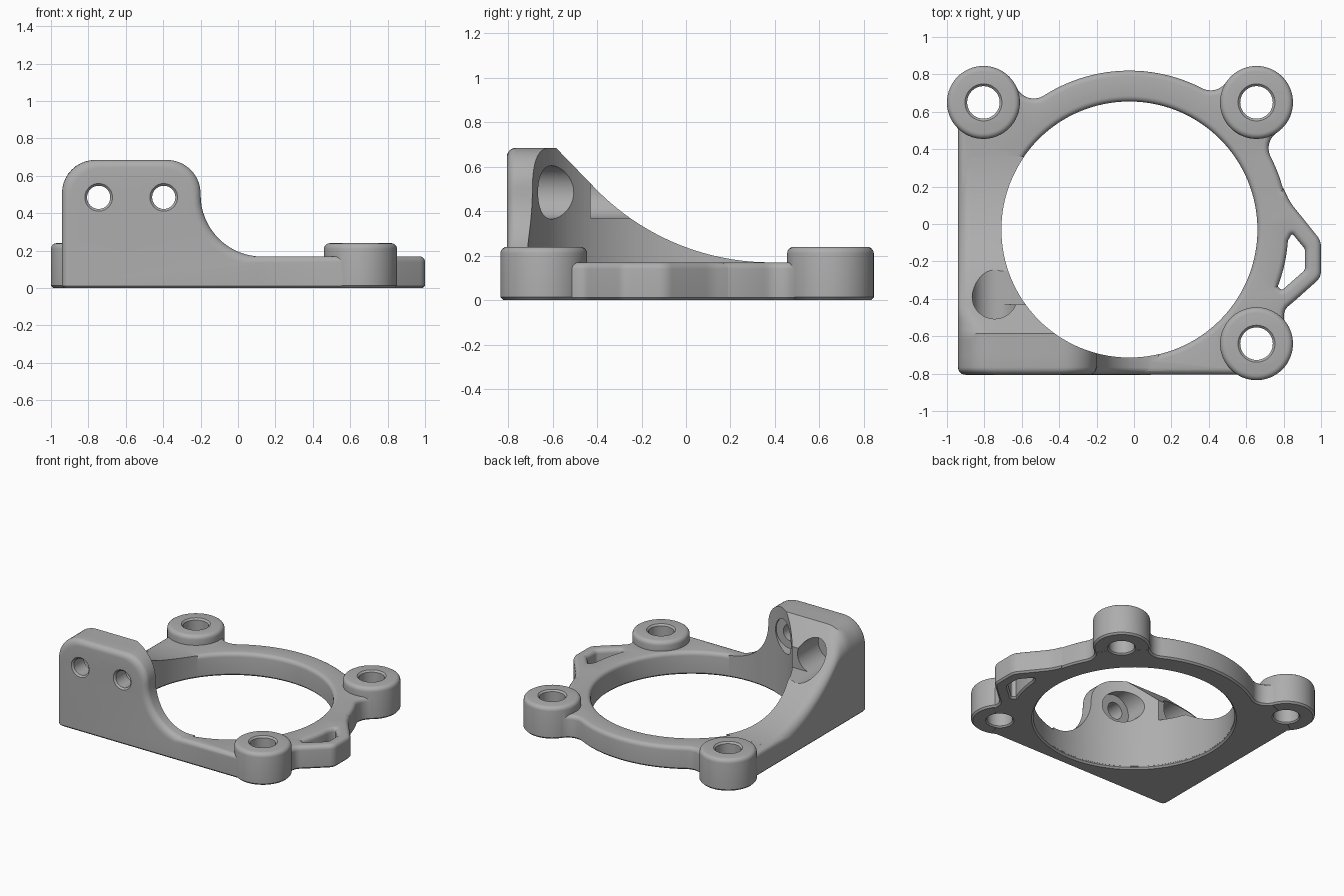
import bpy, bmesh
from math import sin, cos, pi, atan2, sqrt, radians
from mathutils import Vector

if "Cube" in bpy.data.objects:
    bpy.data.objects.remove(bpy.data.objects["Cube"])

grey = bpy.data.materials.new("Plain grey")
grey.use_nodes = True
grey.diffuse_color = (0.42, 0.42, 0.42, 1)
grey.node_tree.nodes["Principled BSDF"].inputs["Base Color"].default_value = grey.diffuse_color

CENTRE, INNER, OUTER = Vector((-0.025, -0.03)), 0.685, 0.85
LEFT, FRONT, DECK = -0.94, -0.805, 0.17
BOSSES = {"back_right": Vector((-0.805, 0.65)), "back_left": Vector((0.655, 0.65)),
          "front_left": Vector((0.655, -0.64))}
BOSS_R = 0.195


# 2D outline helpers
def arc(c, r, a, b, n):
    return [Vector((c[0] + r * cos(a + (b - a) * i / n), c[1] + r * sin(a + (b - a) * i / n)))
            for i in range(n + 1)]


def circle(c, r, n=64, turn=1):
    return arc(c, r, 0, turn * 2 * pi, n)[:-1]


def angle(v):
    return atan2(v.y, v.x)


def wrap(a):
    return (a + pi) % (2 * pi) - pi


def fillet(c1, r1, c2, r2, f=0.1):
    """Concave arc touching two circles, right of the line from c1 to c2."""
    d = c2 - c1
    u = d.normalized()
    a = ((r1 + f) ** 2 - (r2 + f) ** 2 + d.length_squared) / (2 * d.length)
    p = c1 + u * a + Vector((u.y, -u.x)) * sqrt((r1 + f) ** 2 - a * a)
    s = angle(c1 - p)
    return arc(p, f, s, s + wrap(angle(c2 - p) - s), 10)


def ring_arc(p, q, n=32):
    s = angle(p - CENTRE)
    return arc(CENTRE, OUTER, s, s + wrap(angle(q - CENTRE) - s), n)


def rounded(points, r, n=6):
    """Round the inner points of an open path."""
    pts = [Vector(p) for p in points]
    out = [pts[0]]
    for a, b, c in zip(pts, pts[1:], pts[2:]):
        s, e = b + (a - b).normalized() * r, b + (c - b).normalized() * r
        for i in range(n + 1):
            t = i / n
            out.append(s * (1 - t) ** 2 + b * 2 * t * (1 - t) + e * t * t)
    return out + [pts[-1]]


def clean(loop):
    out = []
    for p in loop:
        if not out or (p - out[-1]).length > 1e-3:
            out.append(p)
    if (out[0] - out[-1]).length < 1e-3:
        out.pop()
    return out


def inset(loop, d):
    """Move a loop to its left by d, with mitred corners."""
    out = []
    for i, p in enumerate(loop):
        e1 = (p - loop[i - 1]).normalized()
        e2 = (loop[(i + 1) % len(loop)] - p).normalized()
        n1, n2 = Vector((-e1.y, e1.x)), Vector((-e2.y, e2.x))
        out.append(p + (n1 + n2) * d / max(0.3, 1 + n1.dot(n2)))
    return out


# Solid helpers
def finish(bm, name):
    bmesh.ops.recalc_face_normals(bm, faces=bm.faces[:])
    me = bpy.data.meshes.new(name)
    bm.to_mesh(me)
    bm.free()
    me.materials.append(grey)
    ob = bpy.data.objects.new(name, me)
    bpy.context.collection.objects.link(ob)
    return ob


def slab(name, loops, levels, along_y=False):
    """Stack loops through (inset, height) levels and cap both ends."""
    bm = bmesh.new()
    ends = [[], []]
    for loop in map(clean, loops):
        rows = [[bm.verts.new((p.x, -z, p.y) if along_y else (p.x, p.y, z))
                 for p in inset(loop, d)] for d, z in levels]
        n = len(loop)
        for lo, hi in zip(rows, rows[1:]):
            for i in range(n):
                j = (i + 1) % n
                bm.faces.new((lo[i], lo[j], hi[j], hi[i]))
        for row, edges in zip((rows[0], rows[-1]), ends):
            edges += [bm.edges.get((row[i], row[(i + 1) % n])) for i in range(n)]
    for edges in ends:
        bmesh.ops.triangle_fill(bm, use_beauty=True, edges=edges)
    return finish(bm, name)


def combine(ob, tool, op):
    mod = ob.modifiers.new(op, 'BOOLEAN')
    mod.operation, mod.solver, mod.object = op, 'EXACT', tool
    bpy.context.view_layer.objects.active = ob
    bpy.ops.object.modifier_apply(modifier=mod.name)
    bpy.data.objects.remove(tool)


def soft_levels(top, r, base=0.0):
    return [(0.012, base), (0, base + 0.012)] + [
        (r * (1 - cos(a)), top - r + r * sin(a)) for a in (radians(k * 22.5) for k in range(5))]


# Ring plate with corner, tab and filleted lugs
A, B, D = BOSSES["back_right"], BOSSES["back_left"], BOSSES["front_left"]
tab = rounded([D + Vector((0.15, 0.09)), (0.80, -0.46), (0.86, -0.41), (1.0, -0.285),
               (1.0, -0.09), (0.835, 0.115), (0.80, 0.19)], 0.035)
to_b, from_b = fillet(CENTRE, OUTER, B, BOSS_R), fillet(B, BOSS_R, CENTRE, OUTER)
to_a = fillet(CENTRE, OUTER, A, BOSS_R)
outline = (arc((LEFT + 0.04, FRONT + 0.04), 0.04, pi, 1.5 * pi, 6)
           + [Vector((0.6, FRONT)), D] + tab
           + ring_arc(tab[-1], to_b[0], 12) + to_b + [B] + from_b
           + ring_arc(from_b[-1], to_a[0]) + to_a + [A, Vector((LEFT, 0.55))])
slot_arc = arc(CENTRE, OUTER, radians(-21), radians(-4), 10)
slot = rounded([slot_arc[-1], (0.845, -0.05), (0.915, -0.135), (0.915, -0.245),
                (0.79, -0.355), slot_arc[0]], 0.015) + slot_arc
body = slab("bracket_body", [outline, circle(CENTRE, INNER, 128, -1), slot],
            soft_levels(DECK, 0.03))


# Upright wall, swept from front to back with a falling top
def wall_section(y, e):
    s = min(1, max(0, (y + 0.6) / 0.16))
    r = 0.18 - 0.11 * s * s * (3 - 2 * s)
    if y > -0.41:
        h = 1.27 - sqrt(1.21 - (y - 0.38) ** 2)
    else:
        h = min(0.685, 0.505 - 1.03 * (y + 0.41))
    x0 = LEFT - 0.001
    pts = [(x0 + e, 0.02)]
    pts += [(p.x + e, p.y - e) for p in arc((x0 + r, h - r), r, pi, pi / 2, 10)]
    right = arc((-0.38, 0.505), 0.18, pi / 2, 0, 10)
    right += arc((0.13, 0.498), 0.33, pi, 1.5 * pi, 16)[1:]
    pts += [(p.x - e, min(p.y, h) - e) for p in right]
    return [(x, y, z) for x, z in pts + [(0.13 - e, 0.02)]]


stations = []
for k in range(7):
    a = k * pi / 12
    stations.append((FRONT - 0.001 + 0.04 * (1 - cos(a)), 0.04 * (1 - sin(a))))
stations += [(y, 0) for y in (-0.7, -0.62, -0.585)]
stations += [(-0.56 + 0.92 * i / 36, 0) for i in range(37)]
bm = bmesh.new()
rows = [[bm.verts.new(p) for p in wall_section(y, e)] for y, e in stations]
for lo, hi in zip(rows, rows[1:]):
    for i in range(len(lo)):
        bm.faces.new((lo[i - 1], lo[i], hi[i], hi[i - 1]))
bm.faces.new(rows[0])
bm.faces.new(rows[-1])
wall = finish(bm, "upright_wall")
combine(wall, slab("bore_cutter", [circle(CENTRE, INNER - 0.001, 128)], [(0, -0.1), (0, 1)]),
        'DIFFERENCE')

# Screw holes with wide pockets behind them
for x in (-0.745, -0.397):
    hole = circle((x, 0.485), 0.062, 40)
    combine(wall, slab("screw_hole", [hole], [(0, 0.4), (0, 0.794), (-0.03, 0.824)], True),
            'DIFFERENCE')
    pocket = circle((x, 0.485), 0.12, 48)
    combine(wall, slab("screw_pocket", [pocket], [(0, 0), (0, 0.675)], True), 'DIFFERENCE')
notch = [Vector(p) for p in ((-0.745, -0.43), (-0.5, -0.43), (-0.5, 0), (-0.745, 0))]
combine(wall, slab("pocket_notch", [notch], [(0, 0.37), (0, 0.8)]), 'DIFFERENCE')
combine(body, wall, 'UNION')

# Mounting bosses and their through holes
for name, c in BOSSES.items():
    combine(body, slab(name + "_boss", [circle(c, BOSS_R)], soft_levels(0.24, 0.03, 0.001)), 'UNION')
for name, c in BOSSES.items():
    combine(body, slab(name + "_hole", [circle(c, 0.087, 48)],
                       [(-0.03, -0.02), (0, 0.01), (0, 0.228), (-0.03, 0.258)]), 'DIFFERENCE')

bpy.ops.object.select_all(action='DESELECT')
body.select_set(True)
bpy.context.view_layer.objects.active = body
bpy.ops.object.shade_smooth_by_angle(angle=radians(32))
